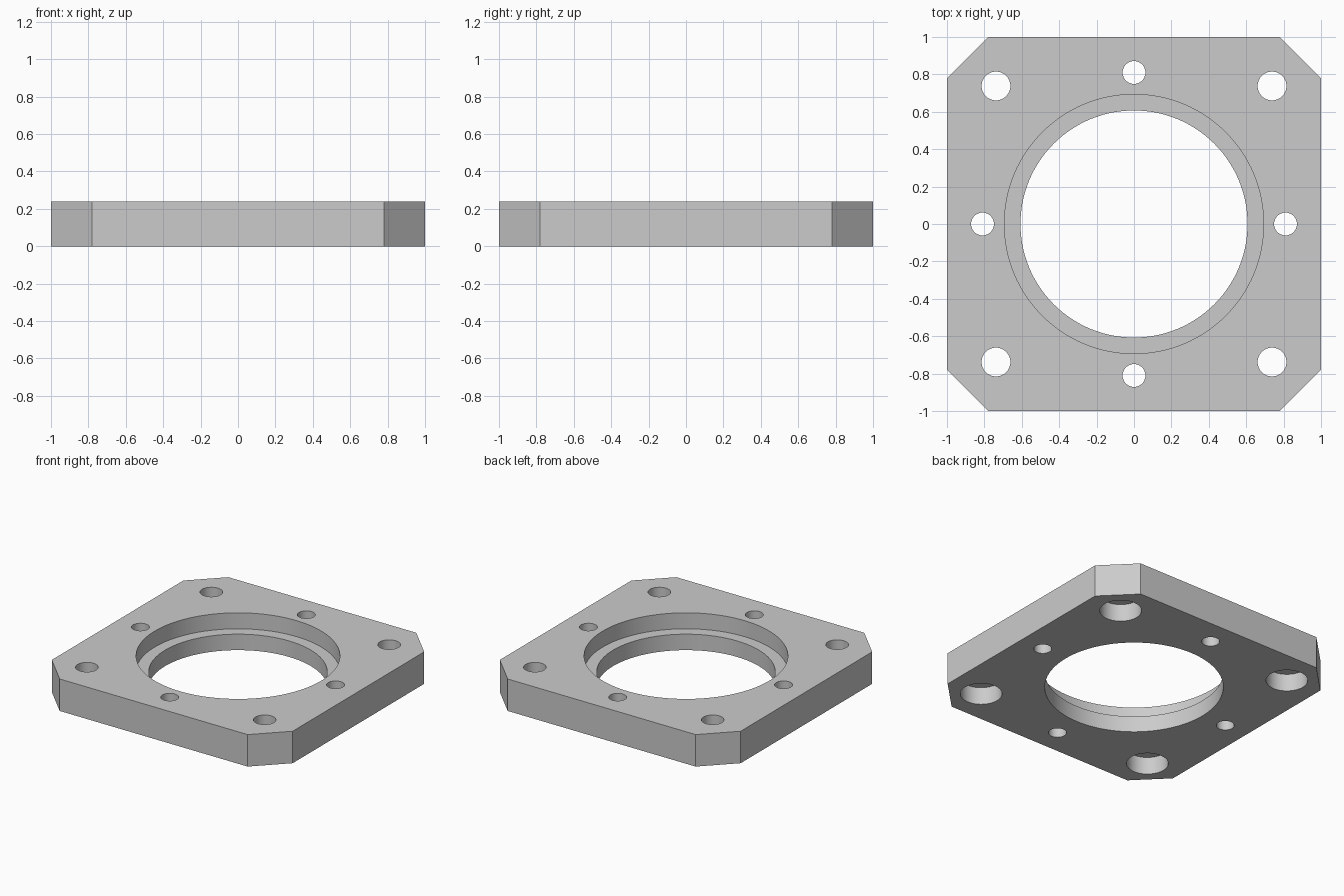
import bpy
import bmesh
import math

cube = bpy.data.objects.get("Cube")
if cube:
    bpy.data.objects.remove(cube, do_unlink=True)

HEIGHT = 0.24
CORNER = 0.78     # where each chamfer starts along an edge
MARGIN = 0.1      # cutter overshoot beyond the plate

# Single plain metal colour
metal = bpy.data.materials.new("plain_grey")
metal.use_nodes = True
grey = (0.6, 0.6, 0.6, 1)
metal.diffuse_color = grey
metal.node_tree.nodes["Principled BSDF"].inputs["Base Color"].default_value = grey


def make_object(name, bm):
    bmesh.ops.recalc_face_normals(bm, faces=bm.faces)
    mesh = bpy.data.meshes.new(name)
    bm.to_mesh(mesh)
    bm.free()
    obj = bpy.data.objects.new(name, mesh)
    mesh.materials.append(metal)
    bpy.context.collection.objects.link(obj)
    return obj


def drill(plate, x, y, radius, bottom, top, sides=48):
    """Cut a vertical round hole into the plate between two heights."""
    bpy.ops.mesh.primitive_cylinder_add(
        vertices=sides, radius=radius, depth=top - bottom,
        location=(x, y, (top + bottom) / 2))
    cutter = bpy.context.object
    cutter.name = "hole_cutter"
    cutter.hide_render = True
    cutter.data.materials.append(metal)
    cut = plate.modifiers.new("hole", 'BOOLEAN')
    cut.operation = 'DIFFERENCE'
    cut.solver = 'EXACT'
    cut.object = cutter
    bpy.context.view_layer.objects.active = plate
    bpy.ops.object.modifier_apply(modifier=cut.name)
    bpy.data.objects.remove(cutter, do_unlink=True)


# Square plate with chamfered corners
bm = bmesh.new()
outline = []
for quarter in range(4):
    c, s = round(math.cos(quarter * math.pi / 2)), round(math.sin(quarter * math.pi / 2))
    for x, y in ((1, -CORNER), (1, CORNER)):
        outline.append(bm.verts.new((x * c - y * s, x * s + y * c, 0)))
base = bm.faces.new(outline)
walls = bmesh.ops.extrude_face_region(bm, geom=[base], use_keep_orig=True)
raised = [v for v in walls["geom"] if isinstance(v, bmesh.types.BMVert)]
bmesh.ops.translate(bm, verts=raised, vec=(0, 0, HEIGHT))
plate = make_object("flange_plate", bm)

# Central bore with a wider recess in the upper half
drill(plate, 0, 0, 0.607, -MARGIN, HEIGHT + MARGIN, 128)
drill(plate, 0, 0, 0.693, HEIGHT / 2, HEIGHT + MARGIN, 128)

# Corner bolt holes, counterbored from below
for x in (-0.738, 0.738):
    for y in (-0.738, 0.738):
        drill(plate, x, y, 0.077, -MARGIN, HEIGHT + MARGIN)
        drill(plate, x, y, 0.142, -MARGIN, 0.13)

# Small through holes at the middle of each side
for x, y in ((1, 0), (-1, 0), (0, 1), (0, -1)):
    drill(plate, x * 0.81, y * 0.81, 0.061, -MARGIN, HEIGHT + MARGIN)

# Round walls smooth, plate edges crisp
bpy.ops.object.select_all(action='DESELECT')
plate.select_set(True)
bpy.context.view_layer.objects.active = plate
bpy.ops.object.shade_smooth_by_angle(angle=math.radians(30))
